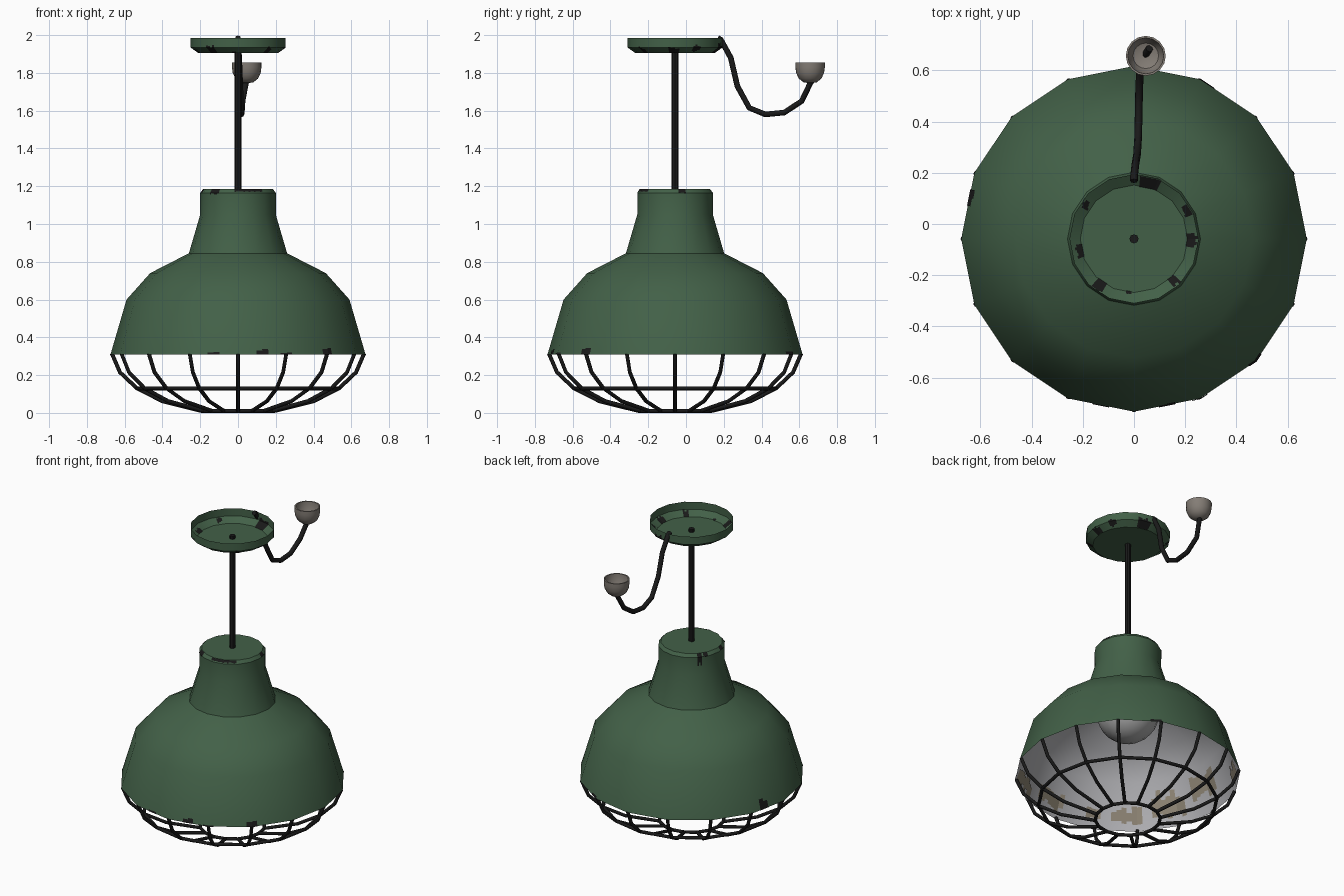
import bpy, bmesh, math, random

if "Cube" in bpy.data.objects:
    bpy.data.objects.remove(bpy.data.objects["Cube"])

random.seed(4)
CY = -0.058          # lamp axis in y
N = 16               # sides of every turned part


def mat(name, rgb):
    m = bpy.data.materials.new(name)
    m.diffuse_color = (*rgb, 1)
    m.use_nodes = True
    m.node_tree.nodes["Principled BSDF"].inputs["Base Color"].default_value = m.diffuse_color
    return m


GREEN = mat("green_enamel", (0.055, 0.118, 0.064))
IRON = mat("dark_iron", (0.010, 0.010, 0.010))
LINING = mat("pale_lining", (0.44, 0.44, 0.46))
STAIN = mat("tan_stain", (0.26, 0.225, 0.17))
BULB = mat("bulb_grey", (0.40, 0.40, 0.40))
CUP = mat("cup_grey", (0.23, 0.205, 0.18))


def finish(name, bm, material, smooth=True):
    me = bpy.data.meshes.new(name)
    bm.to_mesh(me)
    bm.free()
    ob = bpy.data.objects.new(name, me)
    bpy.context.collection.objects.link(ob)
    me.materials.append(material)
    if smooth:
        bpy.ops.object.select_all(action='DESELECT')
        ob.select_set(True)
        bpy.context.view_layer.objects.active = ob
        bpy.ops.object.shade_smooth_by_angle(angle=math.radians(32))
    return ob


def lathe(name, profile, material, flip=False, cx=0.0, cy=CY, n=N):
    """Turn a bottom-to-top (radius, z) profile around a vertical axis."""
    bm = bmesh.new()
    rings = []
    for r, z in profile:
        if r == 0:
            rings.append([bm.verts.new((cx, cy, z))] * n)
        else:
            rings.append([bm.verts.new((cx + r * math.cos(math.tau * i / n),
                                        cy + r * math.sin(math.tau * i / n), z)) for i in range(n)])
    for a, b in zip(rings, rings[1:]):
        for i in range(n):
            j = (i + 1) % n
            vs = list(dict.fromkeys((a[i], a[j], b[j], b[i])))
            bm.faces.new(vs[::-1] if flip else vs)
    return finish(name, bm, material)


def pipe(name, paths, radius, material):
    """Round bars along (points, closed) paths."""
    cu = bpy.data.curves.new(name, 'CURVE')
    cu.dimensions = '3D'
    cu.bevel_depth = radius
    cu.bevel_resolution = 2
    cu.use_fill_caps = True
    for pts, closed in paths:
        sp = cu.splines.new('POLY')
        sp.points.add(len(pts) - 1)
        for p, co in zip(sp.points, pts):
            p.co = (*co, 1)
        sp.use_cyclic_u = closed
    ob = bpy.data.objects.new(name, cu)
    bpy.context.collection.objects.link(ob)
    cu.materials.append(material)
    bpy.ops.object.select_all(action='DESELECT')
    ob.select_set(True)
    bpy.context.view_layer.objects.active = ob
    bpy.ops.object.convert(target='MESH')
    return ob


def patches(name, profile, spots, material, offset):
    """Thin ragged flakes lying on a turned surface: (start deg, end deg, z low, z high)."""
    def point(a, z):
        for (r0, z0), (r1, z1) in zip(profile, profile[1:]):
            if z <= z1 + 1e-6:
                break
        r = r0 + (r1 - r0) * (z - z0) / (z1 - z0) + offset
        half = math.pi / N
        r *= math.cos(half) / math.cos(a % (2 * half) - half)
        return (r * math.cos(a), CY + r * math.sin(a), z)

    bm = bmesh.new()
    step = math.tau / N / 8
    zmin, zmax = profile[0][1], profile[-1][1]
    for a0, a1, lo, hi in spots:
        i0, i1 = round(math.radians(a0) / step), round(math.radians(a1) / step)
        for i in range(i0, max(i1, i0 + 1)):
            h = hi - lo
            z0 = lo if lo <= zmin else lo + h * random.uniform(0, 0.3)
            z1 = hi if hi >= zmax else hi - h * random.uniform(0, 0.4)
            zs = sorted({z0, z1} | {z for _, z in profile if z0 < z < z1})
            for za, zb in zip(zs, zs[1:]):
                q = [point(i * step, za), point((i + 1) * step, za),
                     point((i + 1) * step, zb), point(i * step, zb)]
                bm.faces.new([bm.verts.new(p) for p in (q if offset > 0 else q[::-1])])
    return finish(name, bm, material, smooth=False)


# Shade, neck and its flat cap
bowl = [(0.675, 0.31), (0.59, 0.60), (0.465, 0.74), (0.26, 0.845)]
neck = [(0.26, 0.845), (0.20, 1.05), (0.20, 1.165), (0.185, 1.185)]
lathe("shade", bowl + neck[1:] + [(0, 1.185)], GREEN)

# Pale inside of the shade, with stains
inner = [(0.675, 0.31), (0.582, 0.595), (0.458, 0.732), (0.25, 0.838)]
lathe("shade_lining", inner + [(0.19, 1.04), (0.19, 1.15), (0, 1.15)], LINING, flip=True)
patches("lining_stains", inner,
        [(172, 192, 0.40, 0.56), (196, 216, 0.34, 0.54), (222, 238, 0.33, 0.46),
         (244, 252, 0.36, 0.44), (268, 286, 0.35, 0.46), (292, 316, 0.32, 0.42),
         (332, 345, 0.34, 0.46), (10, 32, 0.36, 0.50), (58, 76, 0.33, 0.45),
         (98, 122, 0.36, 0.52), (140, 156, 0.32, 0.44)], STAIN, -0.004)

# Chipped paint on the shade and neck edges
patches("shade_chips", bowl,
        [(-82, -76, 0.31, 0.345), (-48, -42, 0.31, 0.355), (-69, -64, 0.31, 0.322),
         (-103, -99, 0.31, 0.322), (163, 170, 0.31, 0.38), (62, 68, 0.31, 0.335)], IRON, 0.003)
patches("neck_chips", neck,
        [(-96, -48, 1.168, 1.185), (-137, -120, 1.155, 1.185), (5, 17, 1.16, 1.185),
         (134, 144, 1.11, 1.185), (146, 156, 1.16, 1.185), (185, 197, 1.16, 1.185)], IRON, 0.002)

# Bulb: globe with a narrow base reaching into the neck
globe = [(0.19 * math.sin(t), 0.746 - 0.19 * math.cos(t))
         for t in (math.pi * k / 12 for k in range(1, 11))]
lathe("bulb", [(0, 0.556)] + globe + [(0.09, 1.15)], BULB)

# Wire guard: ribs on every shade corner plus two hoops
rib = [(0.668, 0.315), (0.625, 0.215), (0.535, 0.13), (0.40, 0.062), (0.195, 0.011)]


def around(r, z, i):
    a = math.tau * i / N
    return (r * math.cos(a), CY + r * math.sin(a), z)


guard = [([around(r, z, i) for r, z in rib], False) for i in range(N)]
guard += [([around(r, z, i) for i in range(N)], True) for r, z in (rib[2], rib[4])]
pipe("wire_guard", guard, 0.0105, IRON)

# Hanging rod
lathe("rod", [(0.018, 1.17), (0.018, 1.925), (0, 1.925)], IRON, n=8)

# Ceiling dish, open at the top, with chipped bevel inside and out
dish = [(0.21, 1.905), (0.252, 1.935), (0.252, 1.985)]
lathe("ceiling_dish", [(0, 1.905)] + dish, GREEN)
chips = [(-8, 6, 1.905, 1.94), (22, 34, 1.91, 1.95), (66, 84, 1.905, 1.96),
         (186, 200, 1.905, 1.93), (228, 240, 1.905, 1.95), (308, 318, 1.905, 1.94),
         (140, 150, 1.91, 1.94), (262, 268, 1.905, 1.915)]
patches("dish_chips_outside", dish, chips, IRON, 0.002)
patches("dish_chips_inside", dish, chips, IRON, -0.002)

# Loose cable ending in a small cup
pipe("cable", [([(0, 0.168, 1.985), (0, 0.185, 1.975), (0.006, 0.237, 1.88), (0.012, 0.272, 1.73),
                 (0.016, 0.335, 1.615), (0.018, 0.42, 1.58), (0.02, 0.52, 1.59),
                 (0.024, 0.612, 1.65), (0.042, 0.658, 1.745), (0.06, 0.685, 1.785)], False)],
     0.015, IRON)
cup_out = [(0, 1.745), (0.035, 1.75), (0.06, 1.77), (0.074, 1.80), (0.078, 1.83), (0.078, 1.855)]
cup_in = [(0.07, 1.855), (0.068, 1.81), (0.05, 1.775), (0, 1.757)]
lathe("cable_cup", cup_out + cup_in, CUP, cx=0.046, cy=0.657)
